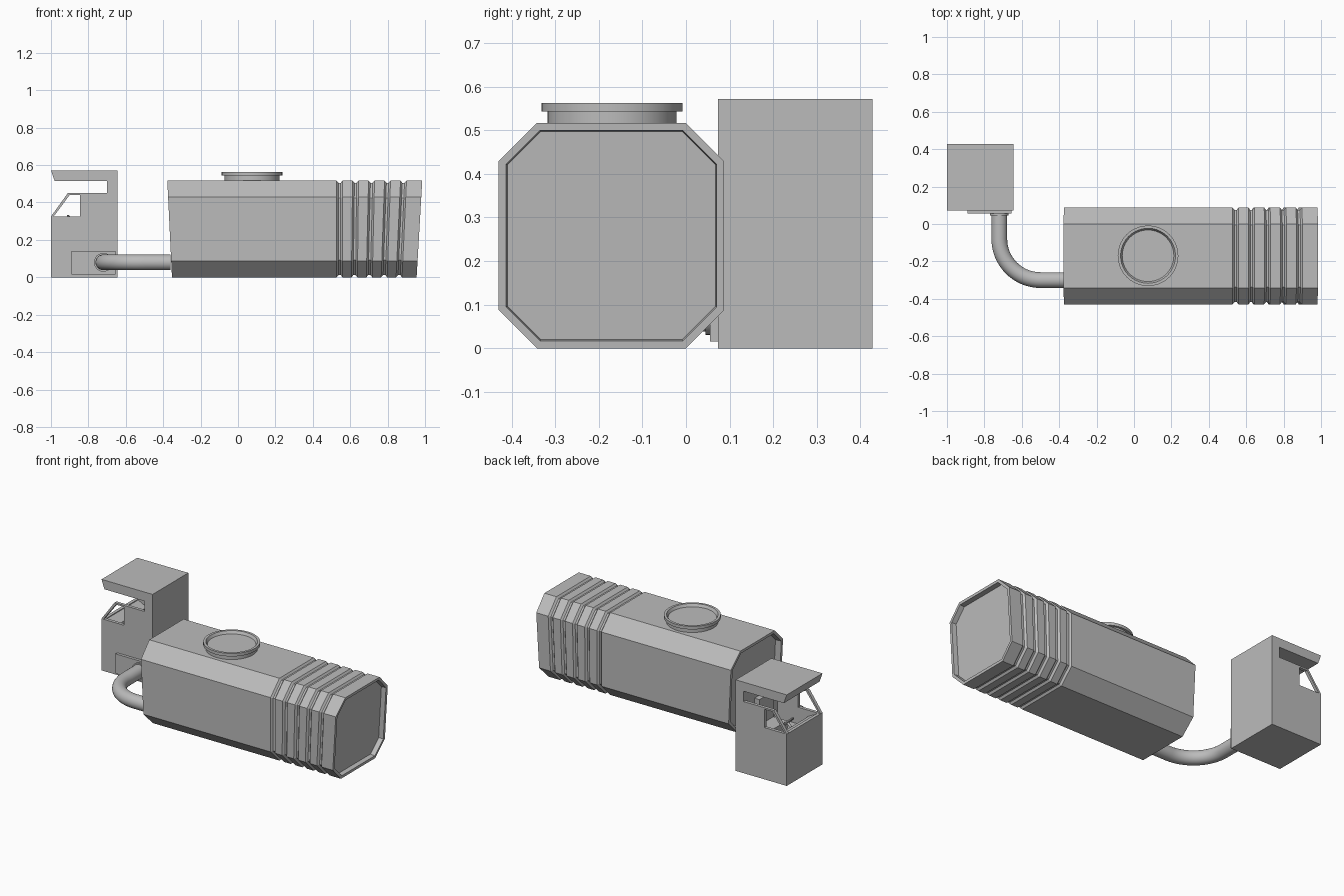
import bpy, bmesh, math
from mathutils import Vector

cube = bpy.data.objects.get("Cube")
if cube:
    bpy.data.objects.remove(cube, do_unlink=True)

grey = bpy.data.materials.new("plain_grey")
grey.use_nodes = True
GREY = (0.5, 0.5, 0.5, 1)
grey.diffuse_color = GREY
grey.node_tree.nodes["Principled BSDF"].inputs["Base Color"].default_value = GREY


def finish(bm, name, smooth=False):
    bmesh.ops.recalc_face_normals(bm, faces=bm.faces)
    mesh = bpy.data.meshes.new(name)
    bm.to_mesh(mesh)
    bm.free()
    mesh.materials.append(grey)
    obj = bpy.data.objects.new(name, mesh)
    bpy.context.collection.objects.link(obj)
    if smooth:
        bpy.ops.object.select_all(action='DESELECT')
        obj.select_set(True)
        bpy.context.view_layer.objects.active = obj
        bpy.ops.object.shade_smooth_by_angle(angle=math.radians(35))
    return obj


def loft(name, rings, smooth=False, closed=False):
    """Skin a list of equal rings, capping the ends unless closed."""
    bm = bmesh.new()
    loops = [[bm.verts.new(p) for p in ring] for ring in rings]
    pairs = list(zip(loops, loops[1:]))
    if closed:
        pairs.append((loops[-1], loops[0]))
    for a, b in pairs:
        for i in range(len(a)):
            j = (i + 1) % len(a)
            bm.faces.new((a[i], a[j], b[j], b[i]))
    if not closed:
        bm.faces.new(loops[0])
        bm.faces.new(loops[-1])
    return finish(bm, name, smooth)


def plate(name, profile, y0, y1):
    """Extrude an x-z profile along y."""
    return loft(name, [[(x, y, z) for x, z in profile] for y in (y0, y1)])


def box(name, x0, x1, y0, y1, z0, z1):
    return plate(name, [(x0, z0), (x1, z0), (x1, z1), (x0, z1)], y0, y1)


def circle(radius, z, n=40):
    return [(radius * math.cos(2 * math.pi * i / n),
             radius * math.sin(2 * math.pi * i / n), z) for i in range(n)]


# Tank: octagonal body with leaning ends, recessed caps and V grooves
MID_Y, HALF, CHAMFER, HEIGHT = -0.171, 0.2585, 0.088, 0.517


def octagon(x, lean, inset):
    h = HALF - inset
    k = HALF - CHAMFER - inset * 0.41
    outline = [(-k, -h), (k, -h), (h, -k), (h, k), (k, h), (-k, h), (-h, k), (-h, -k)]
    return [(x + lean * (z - HALF) / HEIGHT, MID_Y + y, z + HALF) for y, z in outline]


rings = [octagon(-0.34, -0.025, 0.02), octagon(-0.378, -0.025, 0.017),
         octagon(-0.378, -0.025, 0)]
for i in range(5):
    lean = 0.006 * i
    x = 0.543 + 0.0855 * i
    for dx, depth in ((-0.016, 0), (-0.006, 0.012), (0.006, 0.012), (0.016, 0)):
        rings.append(octagon(x + dx, lean, depth))
rings += [octagon(0.985, 0.03, 0), octagon(0.985, 0.03, 0.017),
          octagon(0.955, 0.03, 0.02)]
loft("tank", rings)

# Hatch on top of the tank
hatch = [(0.148, 0.51), (0.148, 0.543), (0.162, 0.543), (0.162, 0.562),
         (0.147, 0.562), (0.138, 0.545)]
lid = loft("hatch", [circle(r, z) for r, z in hatch], smooth=True)
lid.location = (0.075, -0.17, 0)

# Pipe bending from the tank to the cab
PIPE_Z, BEND, PIPE_X = 0.08, 0.22, -0.72
path = [Vector((-0.36, -0.30, PIPE_Z))]
for i in range(17):
    a = math.pi / 2 * i / 16
    path.append(Vector((PIPE_X + BEND * (1 - math.sin(a)), -0.30 + BEND * (1 - math.cos(a)), PIPE_Z)))
path.append(Vector((PIPE_X, 0.06, PIPE_Z)))
tube = []
for i, p in enumerate(path):
    t = (path[min(i + 1, len(path) - 1)] - path[max(i - 1, 0)]).normalized()
    side = Vector((t.y, -t.x, 0))
    tube.append([p + side * x + Vector((0, 0, y)) for x, y, _ in circle(0.042, 0, 24)])
loft("pipe", tube, smooth=True)
collar = loft("pipe_collar", [circle(0.05, 0, 24), circle(0.05, 0.015, 24)], smooth=True)
collar.location = (PIPE_X, 0.06, PIPE_Z)
collar.rotation_euler.x = math.pi / 2
box("pipe_mount", -0.89, -0.655, 0.055, 0.075, 0.016, 0.14)

# Cab shell: base, rear wall, roof, and mirrored doors with window frames
Y0, Y1, WALL = 0.073, 0.428, 0.02
box("cab_base", -1, -0.70, Y0, Y1, 0, 0.22)
box("cab_rear_wall", -0.70, -0.645, Y0, Y1, 0, 0.572)
plate("cab_roof", [(-0.98, 0.515), (-0.70, 0.515), (-0.70, 0.572), (-1, 0.572)], Y0, Y1)
box("cab_front_panel", -1, -0.98, Y0, Y1, 0.22, 0.325)
door = [(-1, 0.22), (-0.70, 0.22), (-0.70, 0.45), (-0.845, 0.45), (-0.845, 0.325), (-1, 0.325)]
frame = [(-1, 0.325), (-0.986, 0.325), (-0.9, 0.44), (-0.845, 0.44), (-0.845, 0.45), (-0.91, 0.45)]
for label, y in (("right", Y0), ("left", Y1 - WALL)):
    plate(label + "_door", door, y, y + WALL)
    plate(label + "_window_frame", frame, y, y + WALL)

# Cab interior: dashboard, seat and steering wheel
plate("dashboard", [(-0.98, 0.22), (-0.92, 0.22), (-0.92, 0.29), (-0.98, 0.32)], Y0 + WALL, Y1 - WALL)
box("seat", -0.83, -0.70, 0.18, 0.32, 0.22, 0.27)
box("seat_back", -0.735, -0.70, 0.18, 0.32, 0.27, 0.43)
column = loft("steering_column", [circle(0.008, 0, 12), circle(0.008, 0.07, 12)], smooth=True)
wheel = loft("steering_wheel", [[(x * (0.04 + 0.006 * math.cos(a)) / 0.04,
                                  y * (0.04 + 0.006 * math.cos(a)) / 0.04,
                                  0.07 + 0.006 * math.sin(a)) for x, y, _ in circle(0.04, 0, 24)]
                                for a in (math.pi / 4 * i for i in range(8))],
             smooth=True, closed=True)
for part in (column, wheel):
    part.location = (-0.93, 0.25, 0.25)
    part.rotation_euler.y = math.radians(45)
